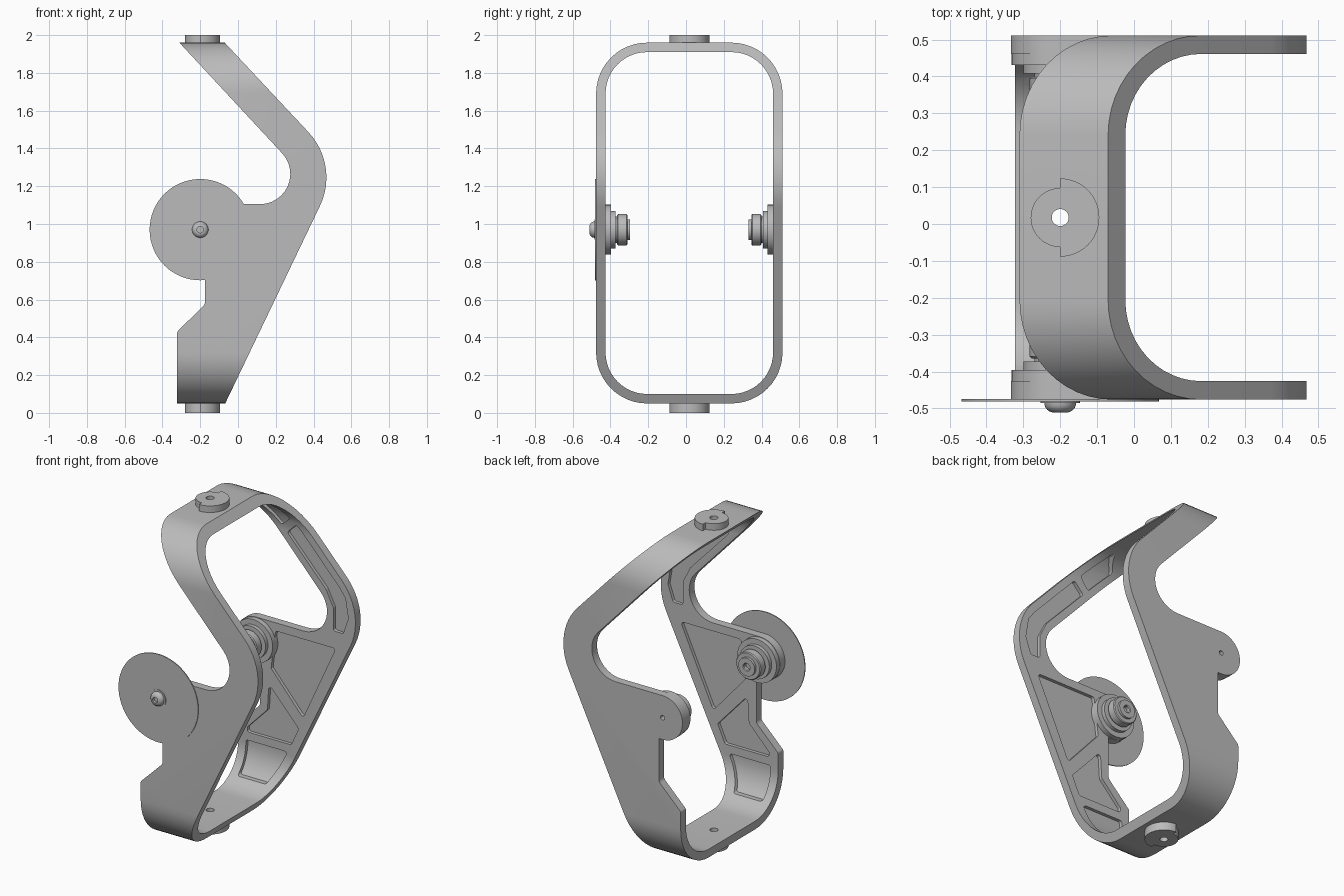
import bpy, bmesh
from math import pi, cos, sin, tan
from mathutils import Vector

if "Cube" in bpy.data.objects:
    bpy.data.objects.remove(bpy.data.objects["Cube"])

grey = bpy.data.materials.new("plain grey")
grey.use_nodes = True
grey.diffuse_color = (0.5, 0.5, 0.5, 1)
grey.node_tree.nodes["Principled BSDF"].inputs["Base Color"].default_value = (0.5, 0.5, 0.5, 1)

MID = 0.0175           # centre of the frame across y
HALF = 0.4935          # half width of the frame
WALL = 0.05
BOTTOM, TOP = 0.05, 1.96
AXLE_X, AXLE_Z = -0.2, 0.97


def finish(bm, name):
    bmesh.ops.recalc_face_normals(bm, faces=bm.faces)
    mesh = bpy.data.meshes.new(name)
    bm.to_mesh(mesh)
    bm.free()
    mesh.materials.append(grey)
    obj = bpy.data.objects.new(name, mesh)
    bpy.context.collection.objects.link(obj)
    return obj


def rounded(corners, steps=12):
    """Outline from (a, b, radius) corners, each filleted by its radius."""
    out = []
    for i, (a, b, r) in enumerate(corners):
        p = Vector((a, b))
        if not r:
            out.append(p)
            continue
        u = (Vector(corners[i - 1][:2]) - p).normalized()
        v = (Vector(corners[(i + 1) % len(corners)][:2]) - p).normalized()
        half = u.angle(v) / 2
        centre = p + (u + v).normalized() * r / sin(half)
        start = p + u * r / tan(half) - centre
        end = p + v * r / tan(half) - centre
        sweep = pi - 2 * half
        for k in range(steps + 1):
            t = k / steps
            out.append(centre + (start * sin((1 - t) * sweep) + end * sin(t * sweep)) / sin(sweep))
    return out


def prism(name, outline, axis, lo, hi):
    """Extrude a 2D outline along the x, y or z axis."""
    place = {"x": lambda p: (lo, p[0], p[1]),
             "y": lambda p: (p[0], lo, p[1]),
             "z": lambda p: (p[0], p[1], lo)}[axis]
    bm = bmesh.new()
    face = bm.faces.new([bm.verts.new(place(p)) for p in outline])
    ext = bmesh.ops.extrude_face_region(bm, geom=[face])
    shift = Vector([(hi - lo) * (axis == n) for n in "xyz"])
    bmesh.ops.translate(bm, vec=shift, verts=[v for v in ext["geom"] if isinstance(v, bmesh.types.BMVert)])
    return finish(bm, name)


def lathe(name, profile, side, steps=48):
    """Turn (radius, depth) points about the axle; depth runs inward from an outer face."""
    y0 = MID + side * HALF
    bm = bmesh.new()
    pts = [bm.verts.new((AXLE_X + r, y0 - side * d, AXLE_Z)) for r, d in profile]
    edges = [bm.edges.new(pair) for pair in zip(pts, pts[1:])]
    bmesh.ops.spin(bm, geom=pts + edges, cent=(AXLE_X, 0, AXLE_Z), axis=(0, 1, 0),
                   angle=2 * pi, steps=steps)
    bmesh.ops.remove_doubles(bm, verts=bm.verts, dist=0.0001)
    return finish(bm, name)


def boolean(obj, tool, operation):
    mod = obj.modifiers.new("cut", "BOOLEAN")
    mod.object, mod.operation, mod.solver = tool, operation, "EXACT"
    bpy.context.view_layer.objects.active = obj
    bpy.ops.object.modifier_apply(modifier=mod.name)
    bpy.data.objects.remove(tool)


def smooth(obj):
    bpy.ops.object.select_all(action="DESELECT")
    obj.select_set(True)
    bpy.context.view_layer.objects.active = obj
    bpy.ops.object.shade_smooth_by_angle(angle=0.5)


def loop_solid(name, inset, reach):
    """Rounded rectangle of the frame, shrunk by inset, as a solid along x."""
    w, r = HALF - inset, 0.27 - inset
    lo, hi = BOTTOM + inset, TOP - inset
    corners = [(MID - w, lo, r), (MID + w, lo, r), (MID + w, hi, r), (MID - w, hi, r)]
    return prism(name, rounded(corners), "x", -reach, reach)


def disc(cx, cy, r, n=32):
    return [(cx + r * cos(2 * pi * k / n), cy + r * sin(2 * pi * k / n)) for k in range(n)]


# Frame: a rounded loop trimmed by the side silhouette
silhouette = [(-0.315, 1.965, 0), (-0.075, 1.965, 0), (0.537, 1.311, 0.35), (-0.07, 0.045, 0),
              (-0.322, 0.045, 0), (-0.322, 0.43, 0.02), (-0.175, 0.575, 0.03),
              (-0.175, 0.837, 0), (-0.334, 0.837, 0.133), (-0.334, 1.105, 0.133),
              (0.484, 1.105, 0.16)]
frame = loop_solid("frame", 0, 0.7)
boolean(frame, loop_solid("inner", WALL, 0.8), "DIFFERENCE")
boolean(frame, prism("silhouette", rounded(silhouette), "y", -0.8, 0.8), "INTERSECT")

# Shallow pockets on the inside of both arms
pockets = [
    [(0.335, 1.055), (0.115, 0.575), (-0.10, 0.82), (-0.07, 1.055)],
    [(0.035, 0.39), (0.085, 0.50), (-0.115, 0.72), (-0.125, 0.56), (-0.26, 0.42), (-0.26, 0.39)],
    [(-0.27, 0.34), (0.01, 0.34), (-0.08, 0.15), (-0.27, 0.15)],
    [(0.008, 1.678), (0.27, 1.40), (0.32, 1.30), (0.32, 1.16), (0.385, 1.16), (0.42, 1.26),
     (0.40, 1.38), (0.361, 1.433), (0.074, 1.74)],
    [(-0.15, 1.846), (-0.027, 1.715), (0.04, 1.777), (-0.083, 1.908)],
]
for pocket in pockets:
    cutter = prism("pocket", rounded([(x, z, 0.014) for x, z in pocket], 5), "y", -0.8, 0.8)
    boolean(cutter, loop_solid("pocket_floor", WALL - 0.02, 0.9), "INTERSECT")
    boolean(frame, cutter, "DIFFERENCE")

# Pivot holes at top and bottom, and the open axle hole in the rear arm
boolean(frame, prism("pivot_hole", disc(AXLE_X, MID, 0.023), "z", -0.5, 2.5), "DIFFERENCE")
boolean(frame, prism("axle_hole", disc(AXLE_X, AXLE_Z, 0.014), "y", 0.3, 0.7), "DIFFERENCE")
smooth(frame)

# Stepped pivot bosses: one half wider than the other
cam = []
for start, radius in ((-pi / 2, 0.106), (pi / 2, 0.08)):
    for k in range(25):
        a = start + pi * k / 24
        cam.append((AXLE_X + radius * cos(a), MID + radius * sin(a)))
for name, lo, hi in (("bottom_boss", 0, BOTTOM + 0.01), ("top_boss", TOP - 0.01, 2)):
    boss = prism(name, cam, "z", lo, hi)
    boolean(boss, prism("boss_hole", disc(AXLE_X, MID, 0.023), "z", -0.5, 2.5), "DIFFERENCE")
    smooth(boss)

# Raised hub pads with stepped rollers, one inside each arm
roller = [(0, 0.03), (0.132, 0.03), (0.132, 0.08), (0.1, 0.08), (0.1, 0.103), (0.07, 0.103),
          (0.07, 0.112), (0.078, 0.112), (0.083, 0.117), (0.083, 0.16), (0.078, 0.165),
          (0.055, 0.165), (0.055, 0.18), (0.024, 0.18), (0.02, 0.175), (0.02, 0.155), (0, 0.155)]
smooth(lathe("front_roller", roller, -1))
smooth(lathe("rear_roller", roller, 1))

# Thin disc and domed screw outside the front arm
smooth(lathe("front_disc", [(0, 0.001), (0.268, 0.001), (0.268, -0.005), (0, -0.005)], -1, 64))
dome = [(0.017 + 0.026 * cos(a), -0.009 - 0.026 * sin(a)) for a in [pi / 12 * k for k in range(7)]]
screw = [(0, -0.004), (0.053, -0.004), (0.053, -0.009)] + dome + [(0.017, -0.02), (0, -0.02)]
smooth(lathe("screw", screw, -1))
